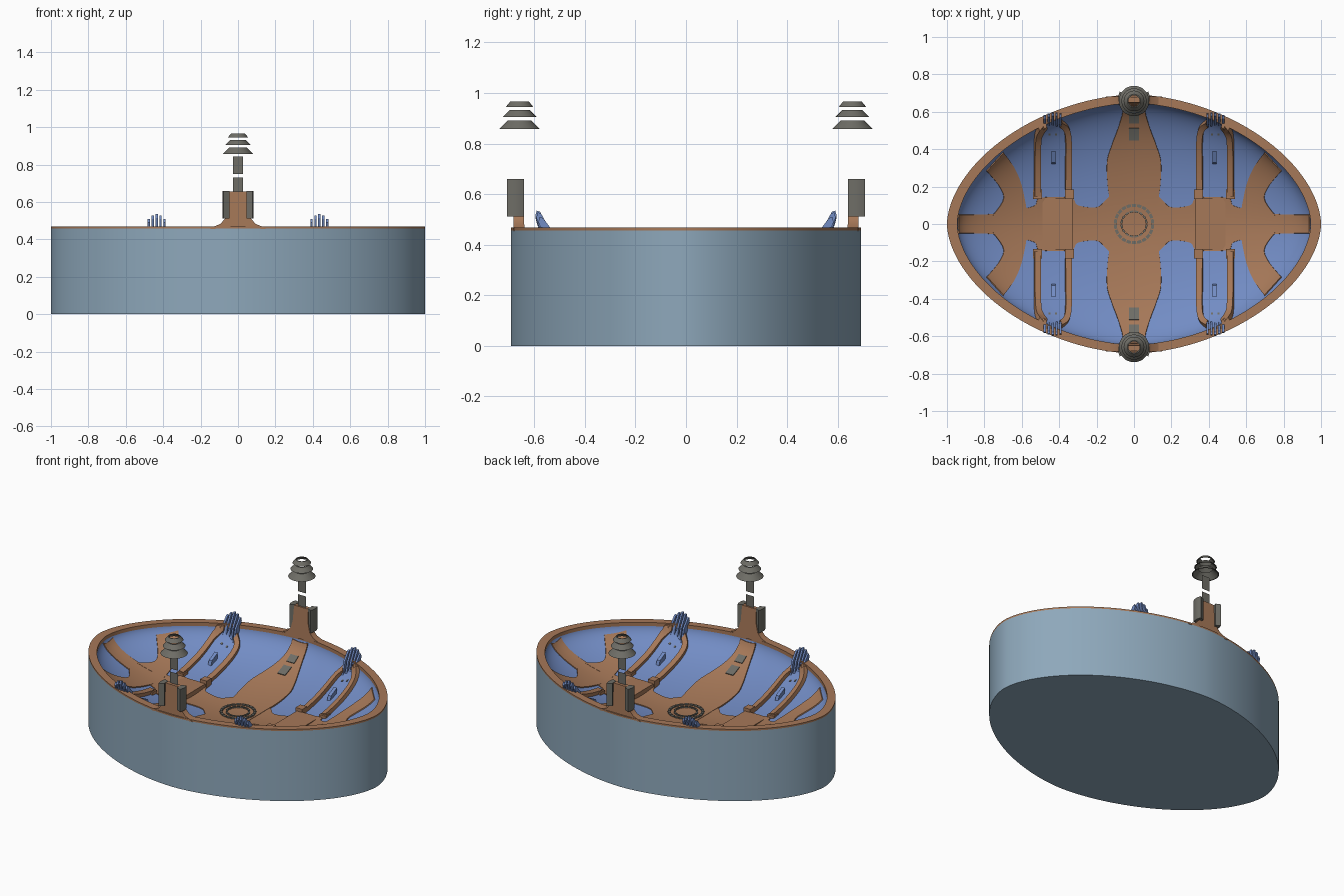
import bpy, bmesh, math
from mathutils import Vector

if "Cube" in bpy.data.objects:
    bpy.data.objects.remove(bpy.data.objects["Cube"])

P, A, B, C, TOP = 1.78, 0.95, 0.65, 0.25, 0.46   # bowl shape: exponent, semi-axes, depth, rim level


def mat(name, rgb):
    m = bpy.data.materials.new(name)
    lin = [(c / 255 / 12.92) if c < 11 else ((c / 255 + 0.055) / 1.055) ** 2.4 for c in rgb]
    m.diffuse_color = (*lin, 1)
    m.use_nodes = True
    m.node_tree.nodes["Principled BSDF"].inputs["Base Color"].default_value = m.diffuse_color
    return m


WALL = mat("slate blue", (142, 168, 187))
BROWN = mat("warm brown", (166, 120, 88))
BLUE = mat("bowl blue", (114, 140, 196))
GREY = mat("stone grey", (110, 109, 102))


def make(name, verts, faces, m, smooth=True, recalc=True):
    bm = bmesh.new()
    vs = [bm.verts.new(v) for v in verts]
    for f in faces:
        bm.faces.new([vs[i] for i in f])
    if recalc:
        bmesh.ops.recalc_face_normals(bm, faces=bm.faces)
    me = bpy.data.meshes.new(name)
    bm.to_mesh(me)
    bm.free()
    me.materials.append(m)
    ob = bpy.data.objects.new(name, me)
    bpy.context.collection.objects.link(ob)
    if smooth:
        bpy.context.view_layer.objects.active = ob
        ob.select_set(True)
        bpy.ops.object.shade_smooth_by_angle(angle=math.radians(35))
        ob.select_set(False)
    return ob


def oval(a, b, n=128):
    pts = []
    for i in range(n):
        t = 2 * math.pi * i / n
        c, s = math.cos(t), math.sin(t)
        pts.append((a * math.copysign(abs(c) ** (2 / P), c), b * math.copysign(abs(s) ** (2 / P), s)))
    return pts


def bowl_z(x, y):
    r = (abs(x) / A) ** P + (abs(y) / B) ** P
    return TOP - C * math.sqrt(max(0, 1 - r))


def on_bowl(x, y, h):
    z = bowl_z(x, y)
    n = Vector((-x / A ** 2, -y / B ** 2, (TOP - z) / C ** 2)).normalized()
    return Vector((x, y, z)) + n * h


def spline(pts, n):
    out = []
    for k in range(n + 1):
        t = k / n * (len(pts) - 1)
        i = min(int(t), len(pts) - 2)
        t -= i
        p0, p1, p2, p3 = [Vector(pts[min(max(j, 0), len(pts) - 1)]) for j in range(i - 1, i + 3)]
        out.append(0.5 * (2 * p1 + (p2 - p0) * t + (2 * p0 - 5 * p1 + 4 * p2 - p3) * t * t
                          + (3 * p1 - p0 - 3 * p2 + p3) * t ** 3))
    return out


def sheet(name, a, b, h, m, sx=1, sy=1, n=40, k=6):
    """Closed slab lying on the bowl between two plan curves."""
    a, b = spline(a, n), spline(b, n)
    w, N = k + 1, (n + 1) * (k + 1)
    verts = []
    for off in (h, -0.012):
        for p, q in zip(a, b):
            for j in range(w):
                v = p.lerp(q, j / k)
                verts.append(on_bowl(v.x * sx, v.y * sy, off))
    faces = []
    for i in range(n):
        for j in range(k):
            f = [i * w + j, i * w + j + 1, (i + 1) * w + j + 1, (i + 1) * w + j]
            faces += [f, [q + N for q in reversed(f)]]
        for j in (0, k):
            faces.append([i * w + j, (i + 1) * w + j, (i + 1) * w + j + N, i * w + j + N])
    for i in (0, n):
        for j in range(k):
            faces.append([i * w + j, i * w + j + 1, i * w + j + 1 + N, i * w + j + N])
    return make(name, verts, faces, m)


def loft(name, loops, m, cap=True, close=False, smooth=True):
    """Skin a list of equal-length closed loops."""
    n, L = len(loops[0]), len(loops)
    verts = [v for l in loops for v in l]
    faces = []
    for i in range(L if close else L - 1):
        for j in range(n):
            u, v = i * n, ((i + 1) % L) * n
            faces.append([u + j, u + (j + 1) % n, v + (j + 1) % n, v + j])
    if cap:
        faces += [list(range(n)), list(range((L - 1) * n, L * n))]
    return make(name, verts, faces, m, smooth)


def box(name, x0, x1, y0, y1, z0, z1, m):
    ring = [(x0, y0), (x1, y0), (x1, y1), (x0, y1)]
    return loft(name, [[(x, y, z) for x, y in ring] for z in (z0, z1)], m, smooth=False)


def level(a, b, z):
    return [(x, y, z) for x, y in oval(a, b)]


# Outer wall, open at the top, then base plate and brown rim
loft("outer_wall", [level(1, 0.692, 0), level(1, 0.692, 0.457)], WALL, cap=False)
make("base", level(1, 0.692, 0), [list(range(127, -1, -1))], WALL, False, False)
loft("rim", [level(1, 0.692, 0.457), level(1, 0.692, 0.468), level(A - 0.005, B - 0.005, 0.468),
             level(A - 0.005, B - 0.005, 0.445), level(A + 0.01, B + 0.01, 0.445)], BROWN, cap=False, close=True)

# Blue bowl, normals facing the inside
RINGS, n = 32, 128
verts, faces = [(0, 0, TOP - C)], []
for i in range(1, RINGS + 1):
    phi = math.pi / 2 * i / RINGS
    k = math.sin(phi) ** (2 / P)
    verts += level(A * k, B * k, TOP - C * math.cos(phi))
for j in range(n):
    faces.append([0, 1 + j, 1 + (j + 1) % n])
    for i in range(RINGS - 1):
        u, v = 1 + i * n, 1 + (i + 1) * n
        faces.append([u + j, v + j, v + (j + 1) % n, u + (j + 1) % n])
make("bowl", verts, faces, BLUE, recalc=False)

# Brown floor cross: long arms and cross arms
cross = [(0, .12), (.1, .125), (.2, .14), (.33, .145), (.42, .12), (.5, .09), (.58, .065), (.645, .055)]
long = [(.08, .2), (.15, .13), (.2, .09), (.3, .1), (.34, .14), (.5, .14), (.53, .1), (.6, .08),
        (.67, .075), (.75, .055), (.85, .05), (.94, .05)]
for s in (1, -1):
    sheet("cross_arm", [(-w, y) for y, w in cross], [(w, y) for y, w in cross], .008, BROWN, sy=s)
    sheet("long_arm", [(x, -w) for x, w in long], [(x, w) for x, w in long], .006, BROWN, sx=s, n=66)
    # raised platform across each long arm
    box("platform", s * .33, s * .49, -.14, .14, .2, .265, BROWN)

# Parts repeated in all four quarters
for sx in (1, -1):
    for sy in (1, -1):
        sheet("curved_branch", [(.57, .05), (.60, .2), (.64, .3), (.70, .385)],
              [(.76, .04), (.70, .13), (.72, .2), (.79, .285)], .007, BROWN, sx, sy)
        # pair of rails bending together near the wall
        inner = [(.335, .15), (.335, .3), (.337, .46), (.352, .525), (.39, .56)]
        outer = [(.368, .15), (.368, .3), (.368, .45), (.378, .505), (.40, .53)]
        for flip in (0, 1):
            f = lambda pts: [(.87 - x, y - (x < .38) * .012 * (y > .5)) if flip else (x, y) for x, y in pts]
            sheet("rail", f(inner), f(outer), .025, BROWN, sx, sy, 28, 2)
            xc = .515 if flip else .345
            box("rail_foot", sx * (xc - .024), sx * (xc + .024), sy * .135, sy * .185, .2, .285, BROWN)
            sheet("marker", f([(.412, .475), (.412, .485)]), f([(.422, .475), (.422, .485)]), .004,
                  GREY, sx, sy, 1, 1)
        # fan of leaning blue slats
        for i in range(5):
            x = .393 + i * .021
            dy = (0, .004, .004, 0, -.008)[i]
            up = (0, .018, .025, .018, 0)[i]
            prof = [(.515, .37), (.535, .455), (.573, .505 + up), (.586, .51 + up), (.592, .49 + up),
                    (.572, .44), (.55, .36)]
            loft("slat", [[(sx * (x + d), sy * (y + dy), z) for y, z in prof] for d in (-.006, .006)],
                 BLUE, smooth=False)
        # small fin between the rails
        z = bowl_z(.43, .35)
        loft("fin", [[(sx * (.43 + d), sy * y, z + e) for y, e in ((.32, -.01), (.33, .02), (.39, .05), (.385, 0))]
                     for d in (-.011, .011)], BLUE, smooth=False)

# Dashed rings at the centre
zc = bowl_z(0, 0)
for r0, r1, cnt in ((.062, .072, 16), (.092, .108, 22)):
    for i in range(cnt):
        arc = [(i + t) * 2 * math.pi / cnt for t in (.1, .5, .9)]
        pts = [(r1, t) for t in arc] + [(r0, t) for t in reversed(arc)]
        loft("ring_dash", [[(r * math.cos(t), r * math.sin(t), z) for r, t in pts] for z in (zc, zc + .018)],
             GREY, smooth=False)

# Towers at both sides
half = [(.15, .455), (.13, .468), (.095, .482), (.068, .512), (.056, .56), (.05, .657)]
for s in (1, -1):
    for y0, y1 in ((.45, .518), (.545, .59)):
        sheet("floor_plate", [(-.028, y0), (-.028, y1)], [(.028, y0), (.028, y1)], .013, GREY, 1, s, 4, 2)
    # flared pillar, kept inside the rim at its foot
    rows = []
    for w, z in half:
        t = (z - .455) / .2
        y0, y1 = .638 + .012 * t, .683 - .005 * t
        rows.append([(-w, s * y0, z), (w, s * y0, z), (w, s * y1, z), (-w, s * y1, z)])
    loft("tower_pillar", rows, BROWN)
    # curved side shells
    for sx in (1, -1):
        ang = [math.radians(a) for a in (-24, -12, 0, 12, 24)]
        pts = [(.084, a) for a in ang] + [(.05, a) for a in reversed(ang)]
        loft("tower_shell", [[(sx * r * math.cos(a), s * .674 + r * math.sin(a), z) for r, a in pts]
                             for z in (.512, .659)], GREY)
    # paper-thin mast in two pieces
    for z0, z1 in ((.6, .73), (.75, .843)):
        make("mast", [(x * s, s * .66, z) for x, z in ((.028, z0), (-.028, z0), (-.028, z1), (.028, z1))],
             [(0, 1, 2, 3)], GREY, False, False)
    # stacked open cone rings
    for r0, r1, z0, z1 in ((.081, .046, .857, .892), (.067, .04, .905, .932), (.055, .036, .944, .967)):
        prof = [(r0, z0), (r1, z1), (r1 - .006, z1), (r0 - .006, z0)]
        loft("cone_ring", [[(r * math.cos(t * math.pi / 16), s * .658 + r * math.sin(t * math.pi / 16), z)
                            for t in range(32)] for r, z in prof], GREY, cap=False, close=True)
